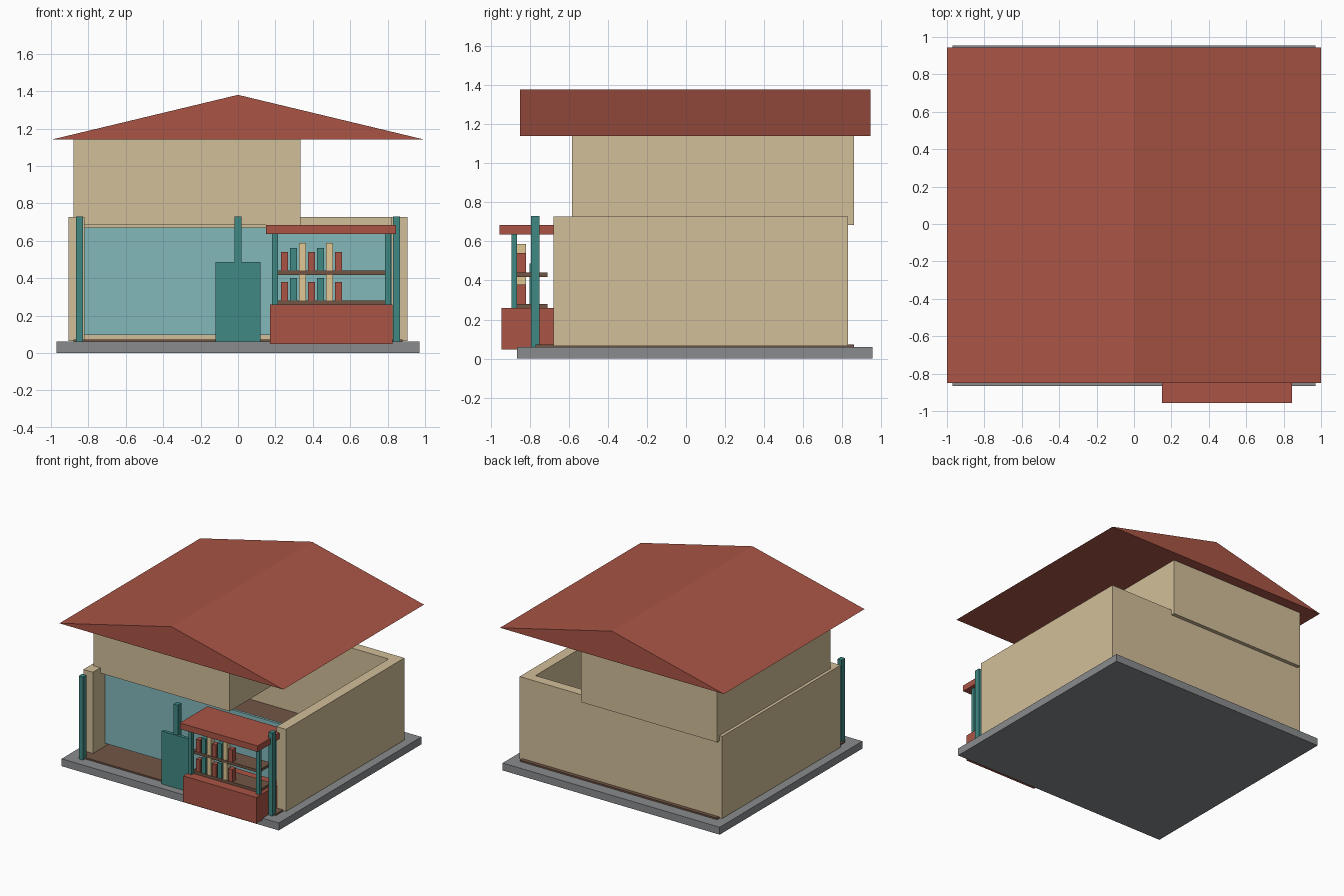
import bpy, bmesh

if "Cube" in bpy.data.objects:
    bpy.data.objects.remove(bpy.data.objects["Cube"])

def mat(name, rgb):
    m = bpy.data.materials.new(name)
    m.diffuse_color = (*rgb, 1)
    m.use_nodes = True
    m.node_tree.nodes["Principled BSDF"].inputs["Base Color"].default_value = m.diffuse_color
    return m

RED = mat("red", (0.40, 0.09, 0.06))
TEAL = mat("teal", (0.05, 0.25, 0.23))
CREAM = mat("cream", (0.65, 0.52, 0.32))
PALE = mat("pale_yellow", (0.75, 0.58, 0.30))
BROWN = mat("brown", (0.17, 0.09, 0.06))
GLASS = mat("glass", (0.23, 0.48, 0.50))
GREY = mat("grey", (0.25, 0.26, 0.27))

def make(name, bm, material):
    bmesh.ops.recalc_face_normals(bm, faces=bm.faces)
    me = bpy.data.meshes.new(name)
    bm.to_mesh(me)
    bm.free()
    me.materials.append(material)
    ob = bpy.data.objects.new(name, me)
    bpy.context.collection.objects.link(ob)
    return ob

def box(name, x, y, z, material):
    """Box from (min, max) ranges on each axis."""
    bm = bmesh.new()
    bmesh.ops.create_cube(bm, size=1)
    for v in bm.verts:
        v.co = [r[0] if c < 0 else r[1] for c, r in zip(v.co, (x, y, z))]
    return make(name, bm, material)

def extrude_profile(name, pts, vec, material):
    """Extrude a closed flat outline along vec."""
    bm = bmesh.new()
    face = bm.faces.new([bm.verts.new(p) for p in pts])
    ret = bmesh.ops.extrude_face_region(bm, geom=[face], use_keep_orig=True)
    verts = [g for g in ret["geom"] if isinstance(g, bmesh.types.BMVert)]
    bmesh.ops.translate(bm, verts=verts, vec=vec)
    return make(name, bm, material)

# Ground slab and interior floor
box("base_slab", (-0.97, 0.97), (-0.865, 0.955), (0, 0.06), GREY)
box("floor", (-0.88, 0.88), (-0.77, 0.86), (0.06, 0.072), BROWN)

# Ground-storey walls: U-shaped, open to the front
plan = [(-0.905, -0.68), (-0.82, -0.68), (-0.82, 0.75), (0.82, 0.75),
        (0.82, -0.68), (0.905, -0.68), (0.905, 0.83), (-0.905, 0.83)]
extrude_profile("lower_walls", [(x, y, 0.065) for x, y in plan], (0, 0, 0.663), CREAM)

# Shop window
box("shop_window", (-0.82, 0.82), (-0.525, -0.505), (0.095, 0.67), GLASS)

# Upper storey and gable roof
box("upper_storey", (-0.88, 0.335), (-0.585, 0.86), (0.685, 1.14), CREAM)
extrude_profile("gable_roof", [(-1, -0.85, 1.14), (1, -0.85, 1.14), (0, -0.85, 1.38)],
                (0, 1.795, 0), RED)

# Porch posts and entrance door
for label, x in (("left", -0.847), ("centre", 0), ("right", 0.847)):
    box(label + "_porch_post", (x - 0.019, x + 0.019), (-0.795, -0.75), (0.06, 0.73), TEAL)
box("entrance_door", (-0.12, 0.12), (-0.802, -0.775), (0.06, 0.487), TEAL)

# Book stall: counter, posts, canopy, shelves
box("stall_counter", (0.172, 0.825), (-0.945, -0.615), (0.047, 0.258), RED)
box("stall_canopy", (0.15, 0.845), (-0.957, -0.605), (0.635, 0.684), RED)
for label, x in (("left", 0.198), ("right", 0.802)):
    box(label + "_stall_post", (x - 0.015, x + 0.015), (-0.895, -0.865), (0.258, 0.635), TEAL)
SHELVES = {"lower": 0.28, "upper": 0.44}
for label, z in SHELVES.items():
    box(label + "_shelf", (0.2, 0.795), (-0.868, -0.71), (z - 0.022, z), BROWN)

# Books on both shelves
for label, z in SHELVES.items():
    for i in range(7):
        x = 0.23 + 0.0483 * i
        h = (0.1, 0.122, 0.148)[i % 3]
        box(f"{label}_book_{i + 1}", (x, x + 0.036), (-0.865, -0.82), (z, z + h),
            (RED, TEAL, PALE)[i % 3])
